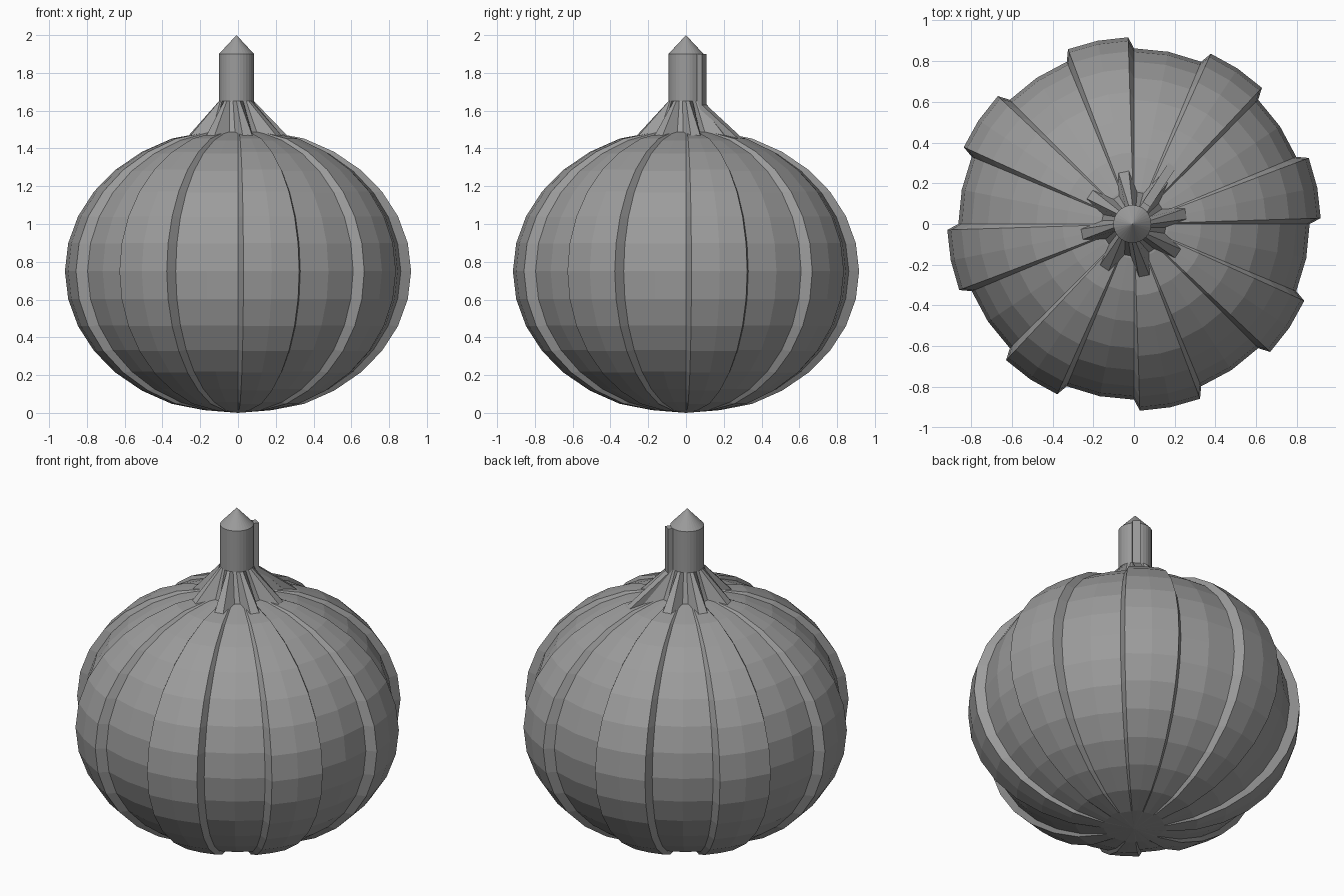
import bpy
from math import sin, cos, pi, radians

if "Cube" in bpy.data.objects:
    bpy.data.objects.remove(bpy.data.objects["Cube"])

grey = bpy.data.materials.new("dark_grey")
grey.diffuse_color = (0.33, 0.33, 0.33, 1)
grey.use_nodes = True
grey.node_tree.nodes["Principled BSDF"].inputs["Base Color"].default_value = grey.diffuse_color


def make(name, verts, faces):
    mesh = bpy.data.meshes.new(name)
    mesh.from_pydata(verts, [], faces)
    mesh.validate()
    mesh.materials.append(grey)
    obj = bpy.data.objects.new(name, mesh)
    bpy.context.collection.objects.link(obj)
    return obj


def loft(name, rings, bottom, top):
    """Skin closed rings of equal length, with a pole at each end."""
    n = len(rings[0])
    verts = [v for ring in rings for v in ring] + [bottom, top]
    b, t = len(verts) - 2, len(verts) - 1
    last = (len(rings) - 1) * n
    faces = []
    for i in range(n):
        j = (i + 1) % n
        for r in range(len(rings) - 1):
            faces.append((r*n + i, r*n + j, (r+1)*n + j, (r+1)*n + i))
        faces.append((b, j, i))
        faces.append((t, last + i, last + j))
    return make(name, verts, faces)


# Body: squashed sphere with eight raised ribs
columns = []
for k in range(8):
    for deg, raised in ((0, 0), (1.8, 1), (11.25, 1), (20.7, 1), (22.5, 0), (33.75, 0)):
        columns.append((radians(45 * k + deg), raised))

body_rings = []
for i in range(1, 16):
    lat = -pi / 2 + i * pi / 16
    ring = []
    for a, raised in columns:
        r = (0.862 + 0.055 * raised) * cos(lat)
        z = 0.75 + 0.75 * sin(lat)
        if raised and 1 < i < 15:
            z += 0.01 * sin(lat)
        ring.append((r * cos(a), r * sin(a), z))
    body_rings.append(ring)
loft("pumpkin_body", body_rings, (0, 0, 0), (0, 0, 1.5))

# Stem: straight cylinder with a pointed tip
sides = 32


def circle(r, z):
    return [(r * cos(2*pi*i/sides) - 0.008, r * sin(2*pi*i/sides), z) for i in range(sides)]


loft("stem", [circle(0.093, 1.6), circle(0.093, 1.9)], (0, 0, 1.6), (-0.008, 0, 2.0))

# Stem base: flared skirt ending in narrow teeth
skirt = []
for i in range(sides):
    a = 2 * pi * (i + 0.5) / sides
    r, z = (0.27, 1.46) if i % 4 < 2 else (0.16, 1.48)
    skirt.append((r * cos(a), r * sin(a), z))
loft("stem_base", [skirt, circle(0.093, 1.65)], (0, 0, 1.42), (0, 0, 1.66))

# Stem ridge: one rib running down the stem onto the body
profile = [(0.05, 1.9), (0.115, 1.9), (0.115, 1.63), (0.36, 1.44), (0.34, 1.40), (0.05, 1.40)]
n = len(profile)
verts = [(r, s * 0.022, z) for s in (-1, 1) for r, z in profile]
faces = [tuple(range(n)), tuple(range(2*n - 1, n - 1, -1))]
faces += [(i, i + n, (i + 1) % n + n, (i + 1) % n) for i in range(n)]
ridge = make("stem_ridge", verts, faces)
ridge.rotation_euler.z = radians(57)
